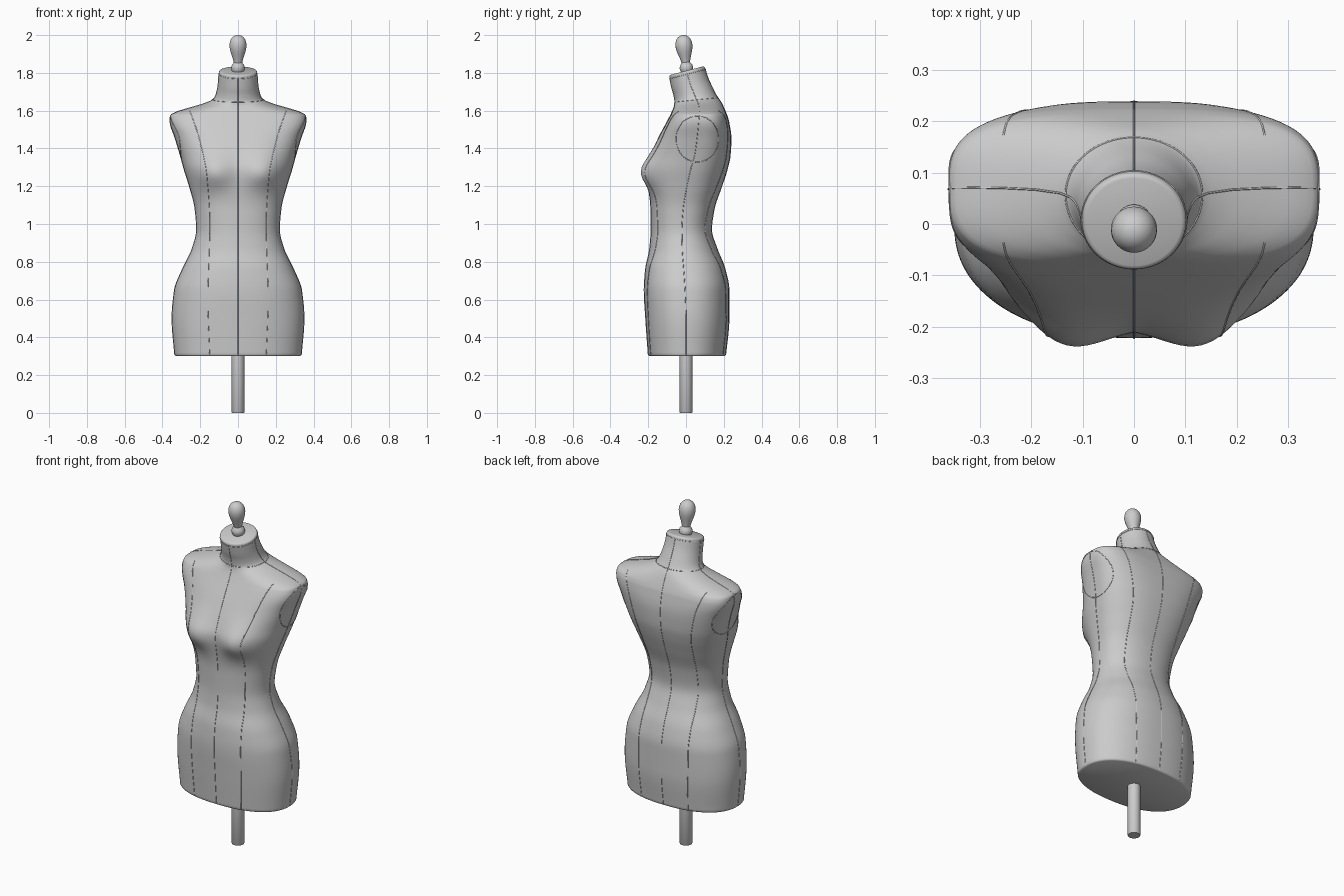
import bpy, bmesh, math

if "Cube" in bpy.data.objects:
    bpy.data.objects.remove(bpy.data.objects["Cube"])

# Torso sections: level z, half width, front y, back y, side seam y, squareness
SECTIONS = [
    (0.30, 0.335, -0.200, 0.210, 0.000, 2.3),
    (0.50, 0.350, -0.214, 0.228, 0.000, 2.3),
    (0.65, 0.337, -0.222, 0.228, -0.005, 2.3),
    (0.76, 0.295, -0.215, 0.208, -0.012, 2.3),
    (0.87, 0.243, -0.193, 0.165, -0.020, 2.2),
    (0.97, 0.220, -0.186, 0.136, -0.022, 2.2),
    (1.08, 0.228, -0.187, 0.150, -0.015, 2.3),
    (1.20, 0.258, -0.197, 0.190, 0.005, 2.4),
    (1.29, 0.286, -0.203, 0.219, 0.025, 2.5),
    (1.36, 0.305, -0.185, 0.234, 0.045, 2.6),
    (1.45, 0.332, -0.148, 0.239, 0.058, 2.8),
    (1.55, 0.361, -0.096, 0.225, 0.068, 3.2),
    (1.575, 0.358, -0.083, 0.217, 0.070, 3.1),
    (1.592, 0.330, -0.075, 0.210, 0.071, 2.8),
    (1.615, 0.250, -0.066, 0.198, 0.070, 2.4),
    (1.636, 0.172, -0.061, 0.184, 0.065, 2.1),
    (1.656, 0.128, -0.060, 0.165, 0.055, 2.0),
    (1.69, 0.113, -0.064, 0.143, 0.040, 2.0),
    (1.74, 0.105, -0.076, 0.118, 0.021, 2.0),
    (1.81, 0.101, -0.090, 0.098, 0.004, 2.0),
]


def interp(rows, z):
    """Monotone cubic interpolation of table rows at height z."""
    z = min(max(z, rows[0][0]), rows[-1][0])
    i = next(k for k in range(len(rows) - 1) if z <= rows[k + 1][0])

    def slope(k, c):
        return (rows[k + 1][c] - rows[k][c]) / (rows[k + 1][0] - rows[k][0])

    def tangent(k, c):
        if k == 0 or k == len(rows) - 1:
            return slope(min(k, len(rows) - 2), c)
        a, b = slope(k - 1, c), slope(k, c)
        return 2 * a * b / (a + b) if a * b > 0 else 0

    h = rows[i + 1][0] - rows[i][0]
    u = (z - rows[i][0]) / h
    out = []
    for c in range(1, len(rows[0])):
        out.append((2*u**3 - 3*u*u + 1) * rows[i][c] + (3*u*u - 2*u**3) * rows[i + 1][c]
                   + h * ((u**3 - 2*u*u + u) * tangent(i, c) + (u**3 - u*u) * tangent(i + 1, c)))
    return out


def surface(t, z, inset=0.0):
    """Torso point at angle t (0 = side seam, +90 = back) and level z."""
    w, front, back, yc, n = interp(SECTIONS, z)
    c, s = math.cos(t), math.sin(t)
    x = math.copysign(abs(c) ** (2 / n), c) * (w - inset)
    ext = (back - yc if s > 0 else yc - front) - inset
    y = yc + math.copysign(abs(s) ** (2 / n), s) * ext
    if s < 0:  # bust
        sz = 0.075 if z > 1.265 else 0.055
        y += s * 0.053 * math.exp(-((abs(x) - 0.145) / 0.075) ** 2 / 2
                                  - ((z - 1.265) / sz) ** 2 / 2)
    u = min(max((z - 1.58) / 0.17, 0), 1)  # neck tilts forward
    return (x, y, z + 0.26 * y * u * u * (3 - 2 * u))


def loft(name, rings):
    bm = bmesh.new()
    loops = [[bm.verts.new(p) for p in r] for r in rings]
    m = len(loops[0])
    for a, b in zip(loops, loops[1:]):
        for j in range(m):
            k = (j + 1) % m
            bm.faces.new((a[j], a[k], b[k], b[j]))
    bm.faces.new(loops[0][::-1])
    bm.faces.new(loops[-1])
    me = bpy.data.meshes.new(name)
    bm.to_mesh(me)
    bm.free()
    ob = bpy.data.objects.new(name, me)
    bpy.context.collection.objects.link(ob)
    bpy.ops.object.select_all(action='DESELECT')
    ob.select_set(True)
    bpy.context.view_layer.objects.active = ob
    bpy.ops.object.shade_smooth_by_angle(angle=math.radians(40))
    return ob


def lathe(name, profile, n=40):
    return loft(name, [[(r * math.cos(2 * math.pi * j / n), r * math.sin(2 * math.pi * j / n), z)
                        for j in range(n)] for r, z in profile])


def seam(name, points, cyclic=False):
    cu = bpy.data.curves.new(name, 'CURVE')
    cu.dimensions = '3D'
    cu.bevel_depth = 0.002
    cu.bevel_resolution = 1
    sp = cu.splines.new('POLY')
    sp.points.add(len(points) - 1)
    for p, co in zip(sp.points, points):
        p.co = (*co, 1)
    sp.use_cyclic_u = cyclic
    ob = bpy.data.objects.new(name, cu)
    bpy.context.collection.objects.link(ob)


# Torso with softly rounded hem and neck edge
N = 128
angles = [2 * math.pi * j / N for j in range(N)]
levels = [(0.30, 0.008), (0.303, 0.003), (0.308, 0)]
levels += [(0.32 + 0.02 * i, 0) for i in range(59)]
levels += [(1.50 + 0.006 * i, 0) for i in range(51)]
levels += [(1.805, 0.001), (1.809, 0.004), (1.811, 0.009)]
loft("torso", [[surface(t, z, d) for t in angles] for z, d in levels])

# Centre and side seams
heights = [0.31 + 0.0165 * i for i in range(91)]
for label, t in (("front", -90), ("back", 90), ("right_side", 0), ("left_side", 180)):
    seam(label + "_seam", [surface(math.radians(t), z) for z in heights])

# Princess seams, front and back, mirrored left and right
PRINCESS = [(0.30, 0.15), (0.60, 0.16), (1.00, 0.15), (1.25, 0.165), (1.45, 0.205), (1.62, 0.262)]
for side in (1, -1):
    for label, face in (("front", -1), ("back", 1)):
        pts = []
        for z in [0.31 + 0.013 * i for i in range(100)]:
            w, n = interp(SECTIONS, z)[0], interp(SECTIONS, z)[4]
            a = math.acos(min(interp(PRINCESS, z)[0] / w, 1) ** (n / 2))
            x, y, h = surface(face * a, z)
            pts.append((side * x, y, h))
        seam(f"{label}_princess_seam_{'right' if side > 0 else 'left'}", pts)

# Armhole outlines, projected circles on the shoulder ends
for side in (1, -1):
    pts = []
    for j in range(64):
        a = 2 * math.pi * j / 64
        y, z = 0.06 + 0.113 * math.cos(a), 1.45 + 0.122 * math.sin(a)
        w, front, back, yc, n = interp(SECTIONS, z)
        r = (y - yc) / (back - yc if y > yc else yc - front)
        t = math.copysign(math.asin(min(abs(r), 1) ** (n / 2)), r)
        px, py, pz = surface(t, z)
        pts.append((side * px, py, pz))
    seam("armhole_seam_" + ("right" if side > 0 else "left"), pts, True)

# Neck base and neck cap seams
seam("neck_base_seam", [surface(t, 1.652) for t in angles], True)
seam("neck_cap_seam", [surface(t, 1.792) for t in angles], True)

# Finial: collar ball and egg-shaped knob, leaning slightly forward
finial = lathe("finial", [(0.026, 0.0), (0.033, 0.012), (0.036, 0.027), (0.033, 0.041), (0.025, 0.051),
                          (0.0225, 0.056), (0.025, 0.066), (0.031, 0.087), (0.038, 0.108), (0.043, 0.127),
                          (0.045, 0.145), (0.0435, 0.162), (0.038, 0.178), (0.029, 0.190),
                          (0.017, 0.198), (0.006, 0.201)])
finial.location = (0, 0.005, 1.80)
finial.rotation_euler = (0.11, 0, 0)

# Stand pole
lathe("stand_pole", [(0.032, 0.0), (0.034, 0.003), (0.034, 0.31)])
